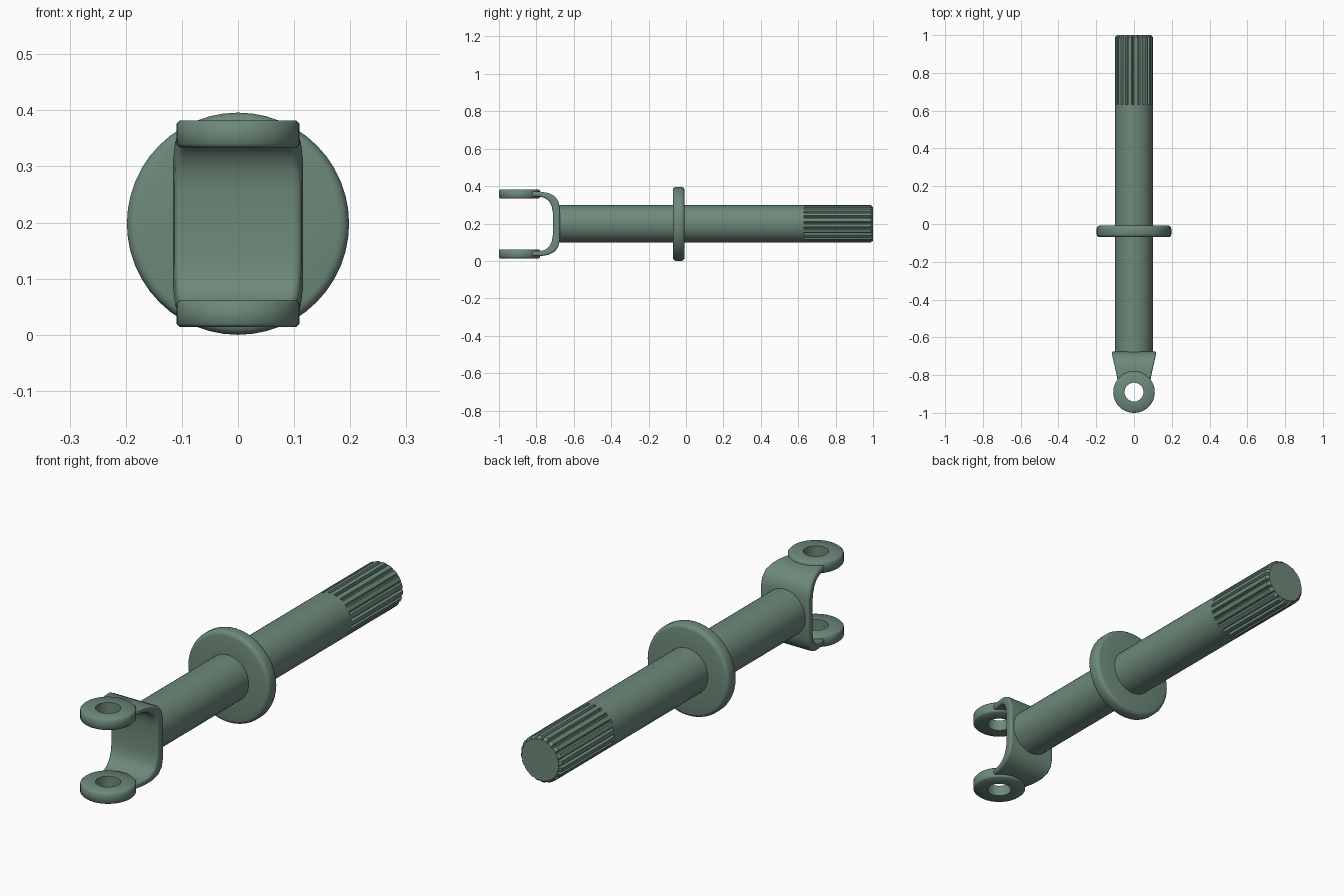
import bpy, bmesh, math

if "Cube" in bpy.data.objects:
    bpy.data.objects.remove(bpy.data.objects["Cube"])

AXIS_Z = 0.198

# Muted dark green finish for every part
green = bpy.data.materials.new("muted_green")
green.diffuse_color = (0.155, 0.25, 0.197, 1)
green.use_nodes = True
green.node_tree.nodes["Principled BSDF"].inputs["Base Color"].default_value = green.diffuse_color


def make_object(name, verts, faces, angle=35, bevel=0):
    mesh = bpy.data.meshes.new(name)
    mesh.from_pydata(verts, [], faces)
    mesh.materials.append(green)
    bm = bmesh.new()
    bm.from_mesh(mesh)
    bmesh.ops.recalc_face_normals(bm, faces=bm.faces)
    bm.to_mesh(mesh)
    bm.free()
    ob = bpy.data.objects.new(name, mesh)
    bpy.context.collection.objects.link(ob)
    if bevel:
        mod = ob.modifiers.new("rounded_edges", 'BEVEL')
        mod.width, mod.segments = bevel, 3
        mod.limit_method, mod.angle_limit = 'ANGLE', math.radians(40)
    bpy.ops.object.select_all(action='DESELECT')
    ob.select_set(True)
    bpy.context.view_layer.objects.active = ob
    bpy.ops.object.shade_smooth_by_angle(angle=math.radians(angle))
    return ob


def loft(loops, closed):
    """Skin equal-length loops; closed joins last to first, otherwise ends are capped."""
    n, m = len(loops[0]), len(loops)
    verts = [p for loop in loops for p in loop]
    faces = [(i * n + j, i * n + (j + 1) % n,
              (i + 1) % m * n + (j + 1) % n, (i + 1) % m * n + j)
             for i in range(m if closed else m - 1) for j in range(n)]
    if not closed:
        faces += [tuple(range(n)), tuple(range((m - 1) * n, m * n))]
    return verts, faces


def circle_y(r, y, seg=48):
    return [(r * math.sin(math.tau * k / seg), y,
             AXIS_Z + r * math.cos(math.tau * k / seg)) for k in range(seg)]


def circle_z(r, z, seg=40):
    return [(r * math.cos(math.tau * k / seg),
             -0.89 + r * math.sin(math.tau * k / seg), z) for k in range(seg)]


# Plain shaft
make_object("shaft", *loft([circle_y(0.1, -0.69), circle_y(0.1, 0.632)], False))

# Collar with rounded rim
collar = [(0.095, -0.07), (0.181, -0.07), (0.189, -0.068), (0.195, -0.062), (0.198, -0.053),
          (0.198, -0.025), (0.195, -0.016), (0.189, -0.01), (0.181, -0.008), (0.095, -0.008)]
make_object("collar", *loft([circle_y(r, y) for r, y in collar], True))


# Splined end: grooves all round, chamfered at the tip
def spline_loop(top, root, y, teeth=20):
    pts = []
    for k in range(teeth):
        for frac, r in ((0.0, top), (0.28, top), (0.56, top), (0.7, root), (0.86, root)):
            a = math.tau * (k + frac) / teeth
            pts.append((r * math.sin(a), y, AXIS_Z + r * math.cos(a)))
    return pts


make_object("splined_end", *loft([spline_loop(0.1, 0.088, 0.63),
                                  spline_loop(0.1, 0.088, 0.988),
                                  spline_loop(0.089, 0.0875, 1.0)], False), angle=30)

# Yoke: U-shaped strap, (inner y, inner z, outer y, outer z) for the upper half
half = [(-0.712, 0.06, -0.675, 0.09), (-0.718, 0.095, -0.683, 0.122),
        (-0.732, 0.122, -0.703, 0.149), (-0.755, 0.139, -0.735, 0.165),
        (-0.78, 0.145, -0.775, 0.172), (-0.828, 0.147, -0.828, 0.172)]
stations = [(a, -b, c, -d) for a, b, c, d in reversed(half)] + half


def half_width(y):
    return 0.117 - 0.03 * min(1, max(0, (-0.69 - y) / 0.13))


loops = []
for iy, iz, oy, oz in stations:
    wi, wo = half_width(iy), half_width(oy)
    loops.append([(-wi, iy, AXIS_Z + iz), (wi, iy, AXIS_Z + iz),
                  (wo, oy, AXIS_Z + oz), (-wo, oy, AXIS_Z + oz)])
make_object("yoke", *loft(loops, False), bevel=0.009)

# Bearing eyes on both yoke arms
for name, side in (("upper_eye", 1), ("lower_eye", -1)):
    z0, z1 = sorted((AXIS_Z + side * 0.136, AXIS_Z + side * 0.184))
    ring = [(0.05, z0), (0.104, z0), (0.11, z0 + 0.006),
            (0.11, z1 - 0.006), (0.104, z1), (0.05, z1)]
    make_object(name, *loft([circle_z(r, z) for r, z in ring], True), angle=50)
